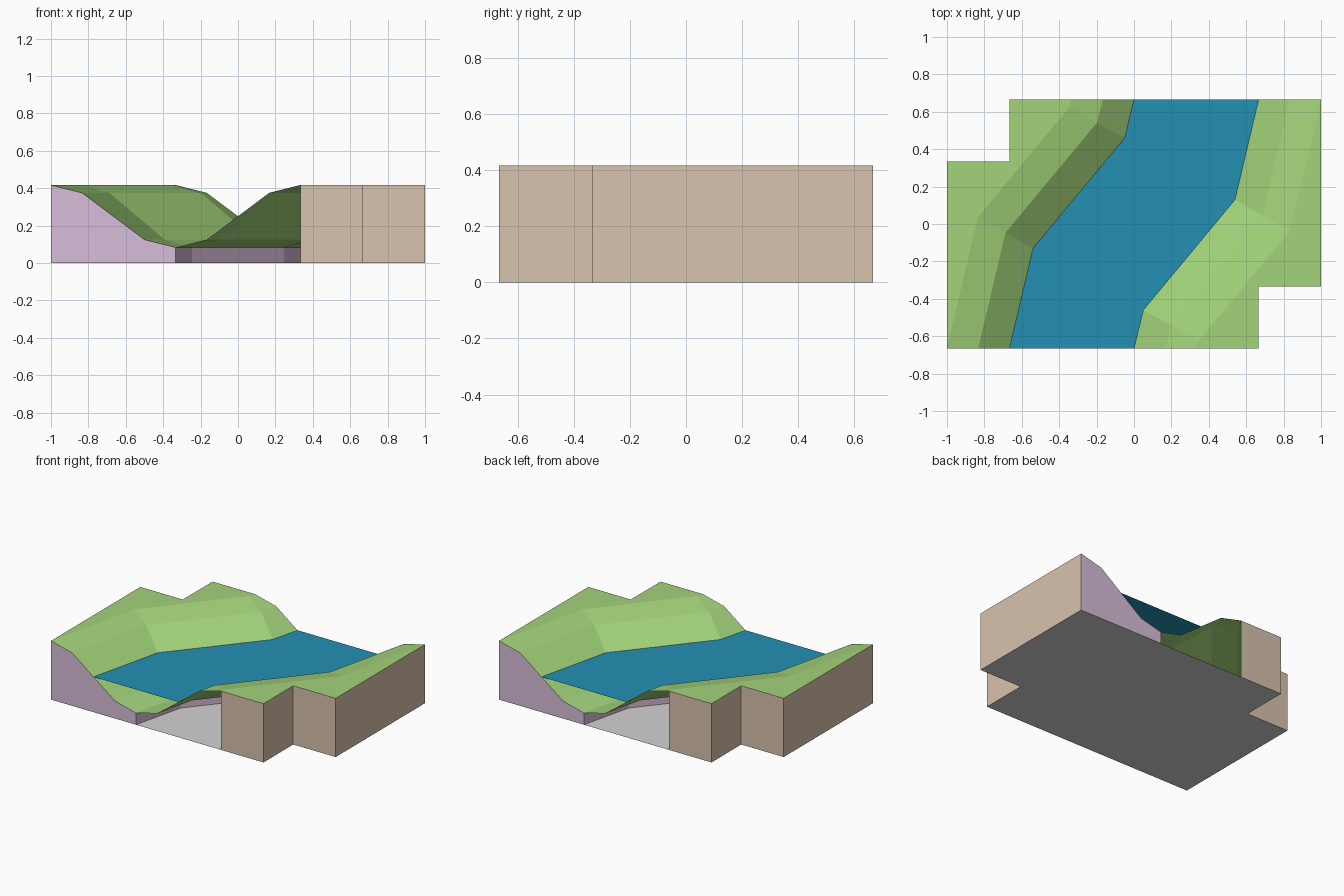
import bpy, bmesh

if "Cube" in bpy.data.objects:
    bpy.data.objects.remove(bpy.data.objects["Cube"])

T = 1 / 3
PROFILE = [1/12, 1/8, 1/4, 3/8, 5/12]   # bank height, river bed to crest
TOP = PROFILE[-1]


def material(name, rgb):
    m = bpy.data.materials.new(name)
    lin = [(c / 255 / 12.92) if c < 11 else ((c / 255 + 0.055) / 1.055) ** 2.4 for c in rgb]
    m.diffuse_color = (*lin, 1)
    m.use_nodes = True
    m.node_tree.nodes["Principled BSDF"].inputs["Base Color"].default_value = m.diffuse_color
    return m


GRASS = material("grass green", (163, 212, 122))
WATER = material("river blue", (36, 144, 180))
EARTH = material("earth tan", (216, 195, 173))
CLAY = material("clay mauve", (216, 190, 218))
GREY = material("base grey", (210, 210, 210))


def build(name, faces, mat):
    bm = bmesh.new()
    for f in faces:
        bm.faces.new([bm.verts.new(p) for p in f])
    bmesh.ops.remove_doubles(bm, verts=bm.verts, dist=1e-5)
    me = bpy.data.meshes.new(name)
    bm.to_mesh(me)
    bm.free()
    me.materials.append(mat)
    ob = bpy.data.objects.new(name, me)
    bpy.context.collection.objects.link(ob)


def spin(faces):
    """The tile is the same after half a turn, which keeps the winding."""
    return [[(-x, -y, z) for x, y, z in f] for f in faces]


def line(k):
    """River-following line, k steps left of the centre line."""
    def half(j):
        return [(-T - j / 6, -2 * T), (-0.245 - 0.1475 * j, -0.295 + 0.0825 * j)]
    return half(k) + [(-x, -y) for x, y in reversed(half(-k))]


def at(p, z):
    return (p[0], p[1], z)


def wall(points, z=TOP):
    return [[at(a, 0), at(b, 0), at(b, z), at(a, z)] for a, b in zip(points, points[1:])]


# Left bank: sloping strips plus the flat plateau
bank = []
for k in range(4):
    a, b, za, zb = line(k), line(k + 1), PROFILE[k], PROFILE[k + 1]
    for i in range(3):
        bank.append([at(a[i], za), at(a[i + 1], za), at(b[i + 1], zb), at(b[i], zb)])
outer = [(-T, 2 * T), (-2 * T, 2 * T), (-2 * T, T), (-1, T), (-1, -2 * T)]
bank.append([at(p, TOP) for p in line(4) + outer[1:-1]])

# Outer walls beside the left bank, and the clay end face
side = wall(outer)
end = [[(-T, -2 * T, 0)] + [at(line(k)[0], PROFILE[k]) for k in range(5)] + [(-1, -2 * T, 0)]]

for label, turn in (("left", lambda f: f), ("right", spin)):
    build(label + "_bank", turn(bank), GRASS)
    build(label + "_outer_walls", turn(side), EARTH)
    build(label + "_end_face", turn(end), CLAY)

# Thin wall under the middle of the river bed
build("bed_centre_wall", wall(line(0), PROFILE[0]), CLAY)

# Water sheet between the two water lines
build("river_water", [[at(p, 0.25) for p in line(-2) + line(2)[::-1]]], WATER)

# Floor of the tile
left = [at(p, 0) for p in outer]
build("base_floor", [left + spin([left])[0]], GREY)
bpy.data.objects["base_floor"].data.flip_normals()
